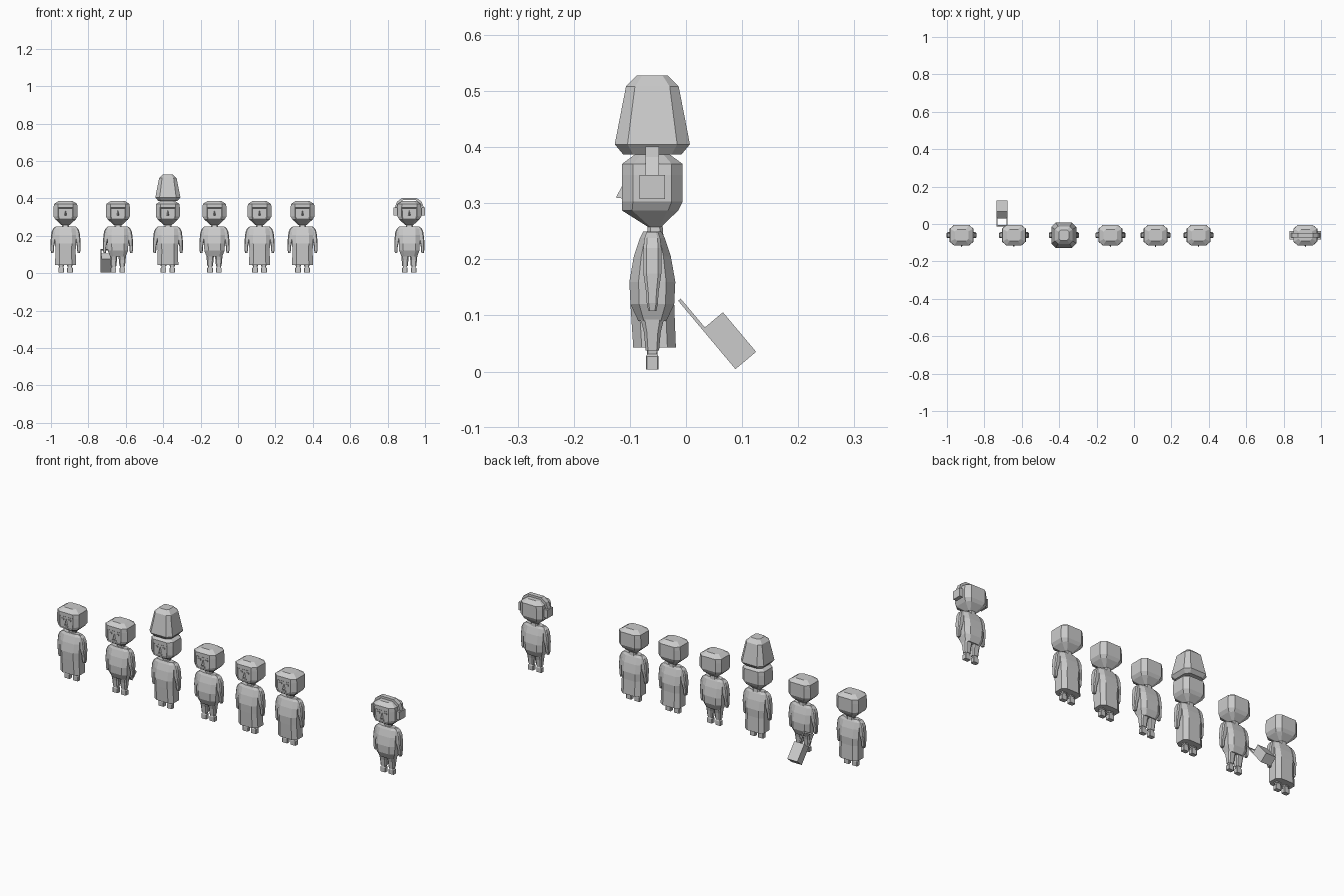
import bpy, bmesh, math
from mathutils import Matrix, Vector

cube = bpy.data.objects.get("Cube")
if cube:
    bpy.data.objects.remove(cube)

grey = bpy.data.materials.new("plain grey")
grey.use_nodes = True
grey.diffuse_color = (0.6, 0.6, 0.6, 1)
grey.node_tree.nodes["Principled BSDF"].inputs["Base Color"].default_value = (0.6, 0.6, 0.6, 1)

ROW_Y = -0.06


def make_mesh(name, bm):
    bmesh.ops.recalc_face_normals(bm, faces=bm.faces)
    mesh = bpy.data.meshes.new(name)
    bm.to_mesh(mesh)
    bm.free()
    mesh.materials.append(grey)
    return mesh


def place(name, mesh, x, y=ROW_Y, z=0.0, tilt=0.0):
    ob = bpy.data.objects.new(name, mesh)
    ob.location = (x, y, z)
    ob.rotation_euler.x = tilt
    bpy.context.collection.objects.link(ob)
    return ob


def loft(bm, rings, k=0.6):
    """Eight-sided rings (z, half x, half y, centre x, centre y), capped."""
    loops = []
    for z, hx, hy, cx, cy in rings:
        fx, fy = hx * k, hy * k
        pts = [(fx, -hy), (hx, -fy), (hx, fy), (fx, hy),
               (-fx, hy), (-hx, fy), (-hx, -fy), (-fx, -hy)]
        loops.append([bm.verts.new((cx + px, cy + py, z)) for px, py in pts])
    for a, b in zip(loops, loops[1:]):
        for i in range(8):
            j = (i + 1) % 8
            bm.faces.new((a[i], a[j], b[j], b[i]))
    bm.faces.new(loops[0][::-1])
    bm.faces.new(loops[-1])


def box(bm, centre, size):
    m = Matrix.Translation(centre) @ Matrix.Diagonal((*size, 1))
    bmesh.ops.create_cube(bm, size=1, matrix=m)


def lofted(name, rings, k=0.6, mirrored=False):
    bm = bmesh.new()
    for s in ((1, -1) if mirrored else (1,)):
        loft(bm, [(z, hx, hy, s * cx, cy) for z, hx, hy, cx, cy in rings], k)
    return make_mesh(name, bm)


def head_mesh():
    bm = bmesh.new()
    loft(bm, [(0.258, 0.022, 0.012, 0, 0.004), (0.287, 0.054, 0.050, 0, -0.004),
              (0.303, 0.064, 0.054, 0, 0), (0.350, 0.064, 0.054, 0, 0),
              (0.370, 0.062, 0.054, 0, 0), (0.387, 0.036, 0.031, 0, 0)], 0.64)
    # recessed face below the fringe
    bm.normal_update()
    face = [f for f in bm.faces if f.normal.y < -0.95
            and 0.287 < f.calc_center_median().z < 0.35]
    bmesh.ops.inset_region(bm, faces=face, thickness=0.004, depth=-0.004)
    return make_mesh("head", bm)


def nose_mesh():
    bm = bmesh.new()
    pts = [(-0.007, -0.049, 0.308), (0.007, -0.049, 0.308),
           (0, -0.049, 0.340), (0, -0.065, 0.310)]
    v = [bm.verts.new(p) for p in pts]
    for tri in ((0, 1, 2), (0, 1, 3), (1, 2, 3), (2, 0, 3)):
        bm.faces.new([v[i] for i in tri])
    return make_mesh("nose", bm)


def features_mesh():
    bm = bmesh.new()
    for s in (1, -1):
        box(bm, (s * 0.020, -0.051, 0.334), (0.014, 0.006, 0.008))
    box(bm, (0, -0.051, 0.299), (0.022, 0.007, 0.006))
    return make_mesh("eyes_and_mouth", bm)


def headphones_mesh():
    bm = bmesh.new()
    for s in (1, -1):
        box(bm, (s * 0.071, 0, 0.329), (0.025, 0.046, 0.043))
    # angular band swept over the head
    outer = [(-0.078, 0.350), (-0.066, 0.382), (-0.040, 0.401),
             (0.040, 0.401), (0.066, 0.382), (0.078, 0.350)]
    inner = [(x * 0.87, z - 0.011 if z > 0.36 else z) for x, z in outer]
    rows = [[bm.verts.new((x, y, z)) for x, z in line] for y, line in
            ((-0.012, outer), (0.012, outer), (0.012, inner), (-0.012, inner))]
    for r in range(4):
        a, b = rows[r], rows[(r + 1) % 4]
        for i in range(5):
            bm.faces.new((a[i], a[i + 1], b[i + 1], b[i]))
    for i in (0, 5):
        bm.faces.new([row[i] for row in rows])
    return make_mesh("headphones", bm)


def suitcase_mesh():
    bm = bmesh.new()
    box(bm, (0, 0, 0), (0.058, 0.048, 0.092))
    for s in (1, -1):
        box(bm, (s * 0.026, -0.021, 0.079), (0.006, 0.006, 0.066))
    box(bm, (0, -0.021, 0.110), (0.058, 0.006, 0.006))
    return make_mesh("suitcase", bm)


# Shared body parts
head = head_mesh()
nose = nose_mesh()
features = features_mesh()
neck = lofted("neck", [(0.238, 0.020, 0.015, 0, 0.005), (0.264, 0.018, 0.013, 0, 0.005)])
upper = [(0.120, 0.054, 0.039, 0, 0), (0.160, 0.056, 0.041, 0, 0),
         (0.205, 0.056, 0.033, 0, 0), (0.238, 0.054, 0.022, 0, 0),
         (0.250, 0.042, 0.016, 0, 0)]
robe = lofted("robe", [(0.043, 0.056, 0.038, 0, 0.004)] + upper)
torso = lofted("torso", [(0.090, 0.042, 0.025, 0, 0)] + upper)
arms = lofted("arms", [(0.108, 0.006, 0.007, 0.071, 0), (0.122, 0.009, 0.010, 0.071, 0),
                       (0.140, 0.009, 0.011, 0.071, 0), (0.175, 0.013, 0.016, 0.067, 0),
                       (0.220, 0.015, 0.016, 0.060, 0), (0.238, 0.013, 0.014, 0.054, 0),
                       (0.249, 0.008, 0.010, 0.046, 0)], 0.65, True)
legs = lofted("legs", [(0.038, 0.015, 0.012, 0.023, 0), (0.070, 0.018, 0.015, 0.023, 0),
                       (0.115, 0.022, 0.026, 0.023, 0)], 0.65, True)
feet = lofted("feet", [(0.004, 0.015, 0.011, 0.024, 0), (0.027, 0.015, 0.011, 0.024, 0),
                       (0.031, 0.011, 0.009, 0.023, 0), (0.042, 0.012, 0.010, 0.023, 0)],
              0.85, True)

# Row of seven figures: (x, wears a robe)
figures = [(-0.922, True), (-0.642, False), (-0.375, True), (-0.126, False),
           (0.115, True), (0.345, True), (0.916, False)]
for n, (x, robed) in enumerate(figures, 1):
    parts = [head, nose, features, neck, arms, feet, legs, robe if robed else torso]
    for mesh in parts:
        place(f"figure_{n}_{mesh.name}", mesh, x)

# Tall hat, headphones and the trailing suitcase
hat = lofted("tall_hat", [(0.387, 0.052, 0.052, 0, 0), (0.405, 0.067, 0.067, 0, 0),
                          (0.508, 0.047, 0.047, 0, 0), (0.528, 0.027, 0.027, 0, 0)], 0.66)
place("tall_hat", hat, -0.375)
place("headphones", headphones_mesh(), 0.916)
place("suitcase", suitcase_mesh(), -0.706, 0.077, 0.055, math.radians(40))
